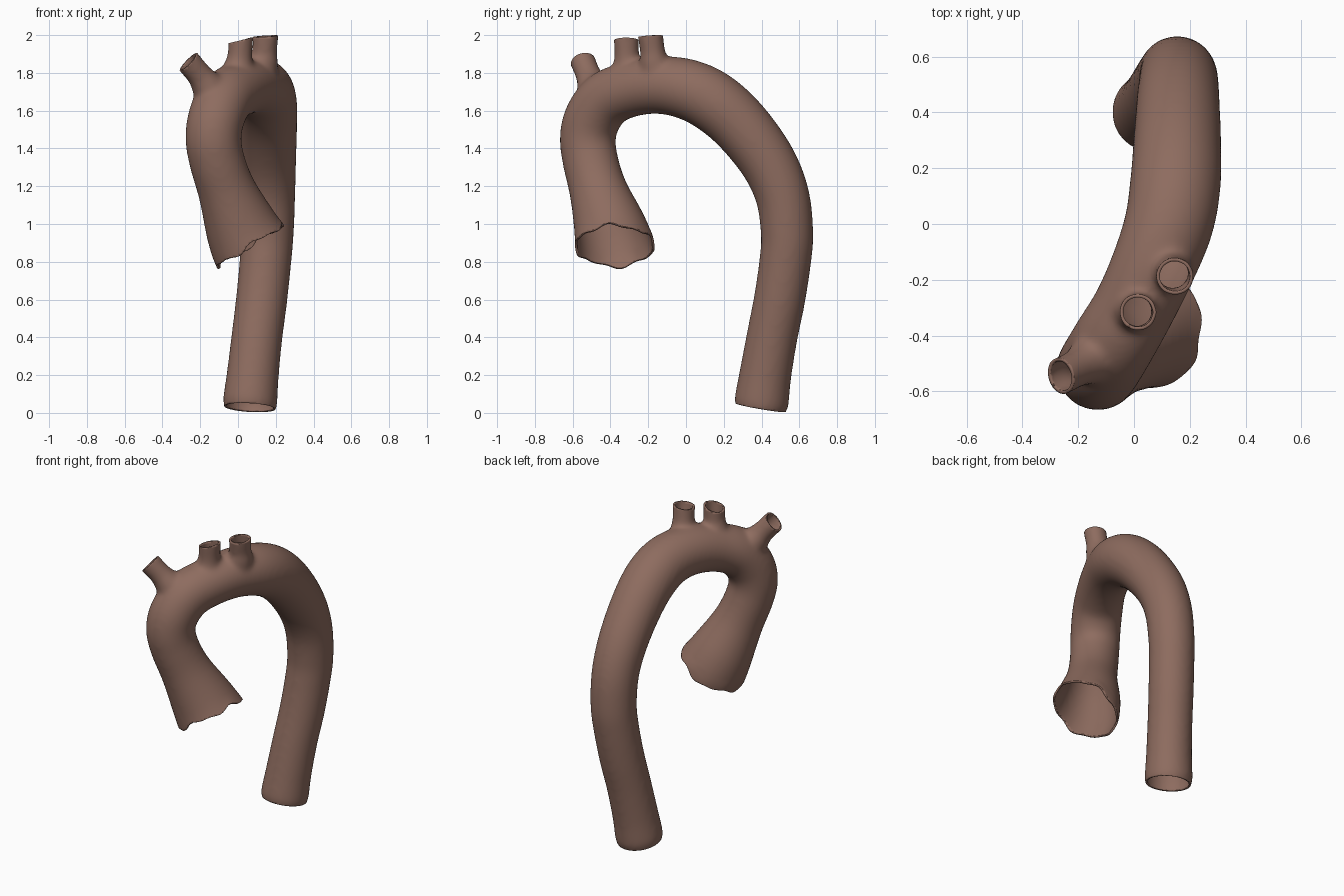
import bpy, bmesh, math
from mathutils import Vector

if "Cube" in bpy.data.objects:
    bpy.data.objects.remove(bpy.data.objects["Cube"])


def catmull(pts, steps):
    """Smooth samples through (x, y, z, radius) points."""
    p = [Vector(q) for q in pts]
    p = [p[0] * 2 - p[1]] + p + [p[-1] * 2 - p[-2]]
    out = []
    for i in range(1, len(p) - 2):
        a, b, c, d = p[i - 1:i + 3]
        for k in range(steps):
            t = k / steps
            out.append(0.5 * (2 * b + (c - a) * t + (2 * a - 5 * b + 4 * c - d) * t * t
                              + (3 * b - a - 3 * c + d) * t ** 3))
    return out + [p[-2]]


def tube(name, pts, steps=6, sides=40):
    """Closed round tube along a path with varying radius."""
    s = catmull(pts, steps)
    bm = bmesh.new()
    rings = []
    for i, q in enumerate(s):
        tan = (s[min(i + 1, len(s) - 1)] - s[max(i - 1, 0)]).to_3d().normalized()
        u = (Vector((1, 0, 0)) - tan * tan.x).normalized()
        v = tan.cross(u)
        rings.append([bm.verts.new(q.to_3d() + q.w * (u * math.cos(a) + v * math.sin(a)))
                      for a in (2 * math.pi * k / sides for k in range(sides))])
    for r0, r1 in zip(rings, rings[1:]):
        for k in range(sides):
            m = (k + 1) % sides
            bm.faces.new((r0[k], r0[m], r1[m], r1[k]))
    bm.faces.new(rings[0][::-1])
    bm.faces.new(rings[-1])
    bmesh.ops.recalc_face_normals(bm, faces=bm.faces)
    me = bpy.data.meshes.new(name)
    bm.to_mesh(me)
    bm.free()
    ob = bpy.data.objects.new(name, me)
    bpy.context.collection.objects.link(ob)
    return ob


# Main vessel: flared root, ascending limb, arch, descending limb
main = tube("aorta", [
    (0.095, -0.375, 0.84, 0.215), (0.065, -0.38, 0.885, 0.212), (0.015, -0.405, 0.99, 0.192),
    (-0.06, -0.465, 1.18, 0.154), (-0.11, -0.505, 1.33, 0.147), (-0.13, -0.52, 1.45, 0.148),
    (-0.115, -0.495, 1.56, 0.150), (-0.07, -0.42, 1.66, 0.150), (0.0, -0.30, 1.712, 0.147),
    (0.07, -0.15, 1.735, 0.152), (0.125, 0.0, 1.715, 0.160), (0.148, 0.14, 1.65, 0.163),
    (0.155, 0.285, 1.525, 0.158), (0.158, 0.43, 1.335, 0.150), (0.16, 0.51, 1.15, 0.143),
    (0.156, 0.535, 0.95, 0.139), (0.145, 0.525, 0.80, 0.137), (0.125, 0.495, 0.60, 0.136),
    (0.10, 0.455, 0.40, 0.135), (0.078, 0.42, 0.20, 0.138), (0.064, 0.40, 0.06, 0.144),
    (0.060, 0.395, 0.028, 0.136), (0.054, 0.386, -0.03, 0.120)])

# Three branch vessels on top of the arch
branches = [
    tube("branch_right", [(-0.10, -0.46, 1.64, 0.105), (-0.165, -0.495, 1.735, 0.085),
                          (-0.205, -0.517, 1.79, 0.068), (-0.262, -0.545, 1.858, 0.068),
                          (-0.295, -0.56, 1.895, 0.068)]),
    tube("branch_middle", [(0.0, -0.305, 1.74, 0.09), (0.005, -0.31, 1.84, 0.078),
                           (0.01, -0.313, 1.89, 0.066), (0.014, -0.316, 1.972, 0.067),
                           (0.016, -0.318, 2.02, 0.067)]),
    tube("branch_left", [(0.115, -0.15, 1.75, 0.09), (0.135, -0.17, 1.86, 0.078),
                         (0.14, -0.176, 1.91, 0.067), (0.147, -0.188, 1.994, 0.068),
                         (0.15, -0.192, 2.045, 0.068)])]

# Fuse and soften the joints
for b in branches:
    m = main.modifiers.new("join", "BOOLEAN")
    m.operation, m.solver, m.object = "UNION", "EXACT", b
m = main.modifiers.new("remesh", "REMESH")
m.mode, m.voxel_size = "VOXEL", 0.0135
m = main.modifiers.new("soften", "SMOOTH")
m.factor, m.iterations = 0.5, 14
fused = bpy.data.meshes.new_from_object(main.evaluated_get(bpy.context.evaluated_depsgraph_get()))
main.modifiers.clear()
main.data = fused
for b in branches:
    bpy.data.objects.remove(b)

# Cut the five vessel ends open: centre, outward direction, reach
root = (Vector((0.065, -0.38, 0.885)), Vector((0.53, 0.0, -0.85)).normalized(), 0.27)
ends = [root,
        (Vector((0.06, 0.395, 0.028)), Vector((-0.06, -0.17, -0.98)).normalized(), 0.2),
        (Vector((-0.262, -0.545, 1.858)), Vector((-0.70, -0.2, 0.68)).normalized(), 0.11),
        (Vector((0.014, -0.316, 1.972)), Vector((-0.22, 0.0, 0.97)).normalized(), 0.11),
        (Vector((0.147, -0.188, 1.994)), Vector((-0.06, -0.06, 1.0)).normalized(), 0.11)]
bm = bmesh.new()
bm.from_mesh(fused)
for co, no, reach in ends:
    faces = [f for f in bm.faces if (f.calc_center_median() - co).length < reach]
    geom = faces + list({e for f in faces for e in f.edges}) + list({v for f in faces for v in f.verts})
    bmesh.ops.bisect_plane(bm, geom=geom, dist=1e-5, plane_co=co, plane_no=no)
    gone = [f for f in bm.faces if (f.calc_center_median() - co).length < reach
            and (f.calc_center_median() - co).dot(no) > 1e-5]
    bmesh.ops.delete(bm, geom=gone, context="FACES")

# Uneven edge on the root opening
co, no, reach = root
side = Vector((0, 1, 0)).cross(no)
for v in bm.verts:
    d = v.co - co
    depth = -d.dot(no)
    if d.length < reach and depth < 0.08:
        a = math.atan2(d.y, d.dot(side))
        v.co += no * (0.010 * math.sin(5 * a + 1) + 0.006 * math.sin(9 * a)) * (1 - max(depth, 0) / 0.08)
bm.to_mesh(fused)
bm.free()

# Thin wall, shading and colour
m = main.modifiers.new("wall", "SOLIDIFY")
m.thickness, m.offset = 0.012, -1
mat = bpy.data.materials.new("vessel_brown")
mat.diffuse_color = (0.27, 0.15, 0.115, 1)
mat.use_nodes = True
mat.node_tree.nodes["Principled BSDF"].inputs["Base Color"].default_value = mat.diffuse_color
fused.materials.clear()
fused.materials.append(mat)
bpy.context.view_layer.objects.active = main
main.select_set(True)
bpy.ops.object.shade_smooth_by_angle(angle=math.radians(40))
